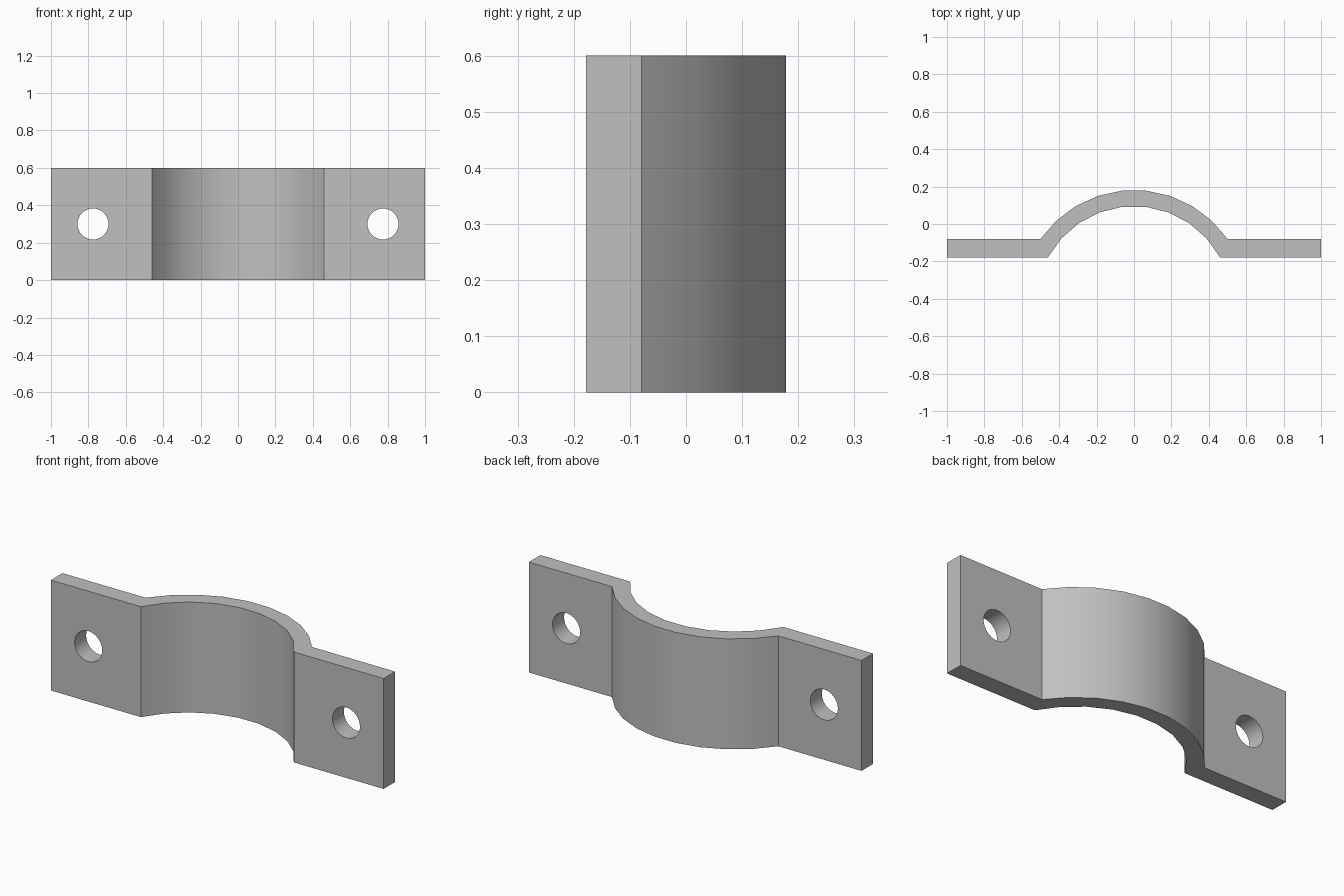
import bpy, bmesh
from math import sin, cos, asin, radians
from mathutils import Vector

if "Cube" in bpy.data.objects:
    bpy.data.objects.remove(bpy.data.objects["Cube"], do_unlink=True)

HEIGHT = 0.6
BACK, FRONT = -0.079, -0.178      # flange faces
CENTRE_Y = -0.4275                # shared centre of both arcs
SEGMENTS = 9

grey = bpy.data.materials.new("plain grey")
grey.use_nodes = True
colour = (0.53, 0.53, 0.53, 1)
grey.diffuse_color = colour
grey.node_tree.nodes["Principled BSDF"].inputs["Base Color"].default_value = colour


def arc(radius, half_width):
    """Points from left to right over the saddle."""
    a = asin(half_width / radius)
    angles = [a - 2 * a * i / SEGMENTS for i in range(SEGMENTS + 1)]
    return [(radius * sin(t), CENTRE_Y + radius * cos(t)) for t in angles]


# Clamp strap: closed outline extruded upwards
outer = arc(0.609, 0.5)
inner = arc(0.523, 0.46)
outer[0], outer[-1] = (0.5, BACK), (-0.5, BACK)
inner[0], inner[-1] = (0.46, FRONT), (-0.46, FRONT)
outline = [(1, FRONT), (1, BACK)] + outer + [(-1, BACK), (-1, FRONT)] + inner[::-1]

bm = bmesh.new()
base = bm.faces.new([bm.verts.new((x, y, 0)) for x, y in outline])
top = bmesh.ops.extrude_face_region(bm, geom=[base])["geom"]
bmesh.ops.translate(bm, vec=Vector((0, 0, HEIGHT)),
                    verts=[v for v in top if isinstance(v, bmesh.types.BMVert)])
bmesh.ops.recalc_face_normals(bm, faces=bm.faces)
mesh = bpy.data.meshes.new("clamp_strap")
bm.to_mesh(mesh)
bm.free()
mesh.materials.append(grey)
strap = bpy.data.objects.new("clamp_strap", mesh)
bpy.context.collection.objects.link(strap)

# Bolt hole through each flange
for side in (-1, 1):
    bpy.ops.mesh.primitive_cylinder_add(
        vertices=32, radius=0.083, depth=0.3,
        location=(0.775 * side, (BACK + FRONT) / 2, HEIGHT / 2),
        rotation=(radians(90), 0, 0))
    cutter = bpy.context.object
    cutter.name = "bolt_hole_cutter"
    cutter.hide_render = True
    cutter.data.materials.append(grey)
    cut = strap.modifiers.new("bolt_hole", 'BOOLEAN')
    cut.operation = 'DIFFERENCE'
    cut.solver = 'EXACT'
    cut.object = cutter
    bpy.ops.object.select_all(action='DESELECT')
    strap.select_set(True)
    bpy.context.view_layer.objects.active = strap
    bpy.ops.object.modifier_apply(modifier=cut.name)
    bpy.data.objects.remove(cutter, do_unlink=True)

# Smooth saddle and holes, crisp edges elsewhere
bpy.ops.object.shade_smooth_by_angle(angle=radians(30))
